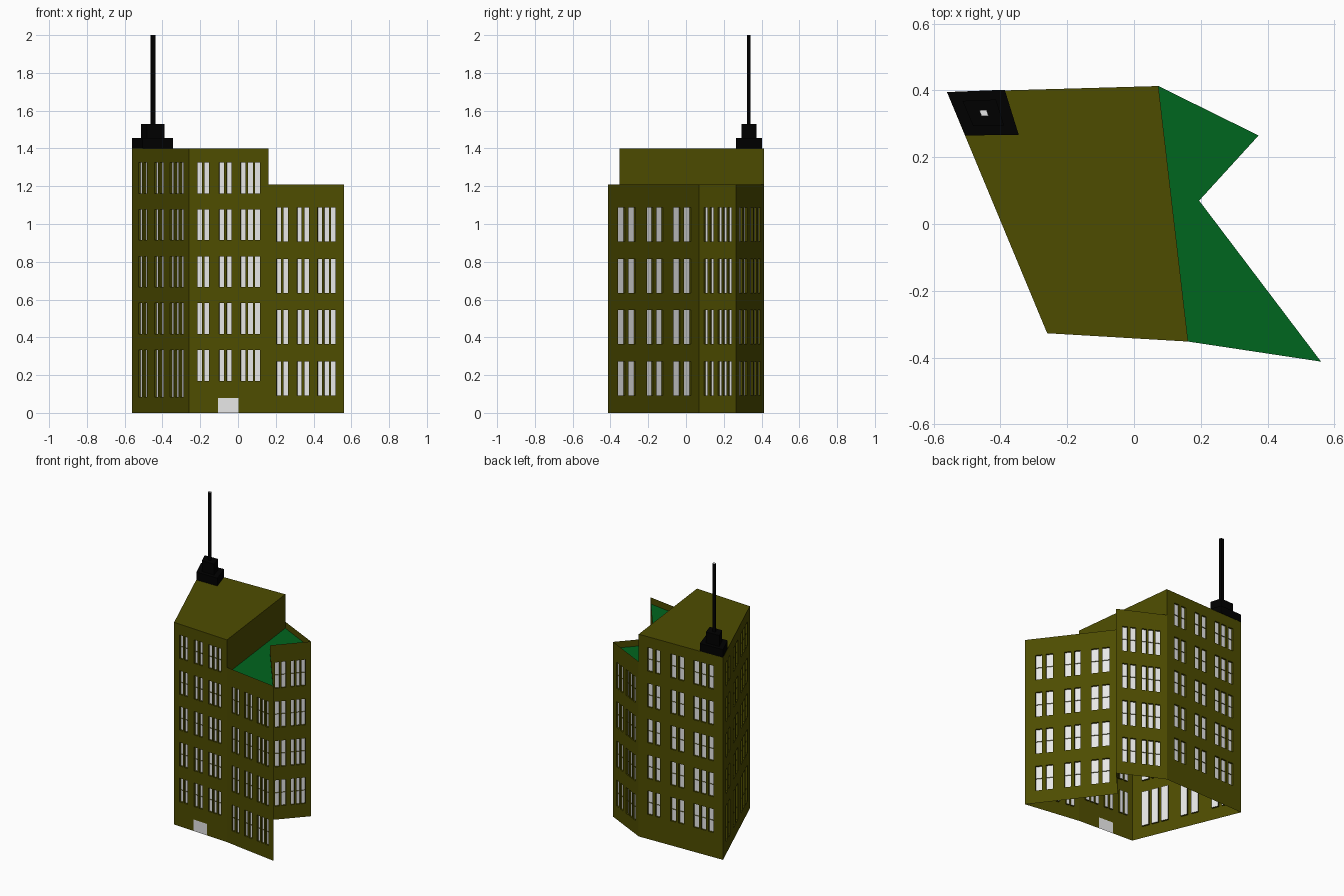
import bpy
import bmesh
from mathutils import Vector

cube = bpy.data.objects.get("Cube")
if cube:
    bpy.data.objects.remove(cube)


def material(name, rgb):
    m = bpy.data.materials.new(name)
    m.use_nodes = True
    m.diffuse_color = (*rgb, 1)
    bsdf = m.node_tree.nodes["Principled BSDF"]
    bsdf.inputs["Base Color"].default_value = (*rgb, 1)
    bsdf.inputs["Roughness"].default_value = 0.8
    return m


OLIVE = material("olive wall", (0.076, 0.073, 0.0))
PANE = material("pale grey pane", (0.8, 0.8, 0.8))
GREEN = material("green roof", (0.0, 0.133, 0.013))
BLACK = material("black metal", (0.0, 0.0, 0.0))


def finish(name, bm, mats):
    mesh = bpy.data.meshes.new(name)
    bm.to_mesh(mesh)
    bm.free()
    for m in mats:
        mesh.materials.append(m)
    ob = bpy.data.objects.new(name, mesh)
    bpy.context.collection.objects.link(ob)
    return ob


def quad(bm, pts, index=0):
    bm.faces.new([bm.verts.new(p) for p in pts]).material_index = index


# Plan corners, tower then wing
A, D, C = (-0.56, 0.395), (-0.26, -0.327), (0.162, -0.352)
E, F, G, B = (0.56, -0.412), (0.195, 0.07), (0.373, 0.265), (0.073, 0.413)
TOWER_TOP, WING_TOP, WING_ROOF = 1.4, 1.21, 1.165
RECESS = 0.012

# Window groups along a wall: start, end, number of panes
WIDE = [(0.105, 0.255, 2), (0.38, 0.535, 2), (0.65, 0.89, 3)]
SIDE = [(0.11, 0.265, 2), (0.39, 0.55, 2), (0.665, 0.905, 3)]
PAIRS = [(0.11, 0.3, 2), (0.425, 0.6, 2), (0.715, 0.91, 2)]
NARROW = [(0.13, 0.39, 2), (0.51, 0.87, 3)]
TOWER_ROWS = [(0.17 + 0.248 * i, 0.333 + 0.248 * i) for i in range(5)]
TALL_ROWS = [(0.083, 0.333)] + TOWER_ROWS[1:]
WING_ROWS = [(0.092 + 0.272 * i, 0.272 + 0.272 * i) for i in range(4)]


def split_panes(groups):
    panes = []
    for start, end, n in groups:
        gap = (end - start) * 0.22 / (n - 1)
        w = (end - start - gap * (n - 1)) / n
        panes += [(start + i * (w + gap), start + i * (w + gap) + w) for i in range(n)]
    return panes


def wall(name, p, q, top, groups, rows, door=None):
    """Wall from p to q, gridded so that panes sink into it."""
    bm = bmesh.new()
    p, q = Vector((*p, 0)), Vector((*q, 0))
    along = q - p
    inward = Vector((-along.y, along.x, 0)).normalized() * RECESS

    def at(u, z, depth=0):
        return p + along * u + Vector((0, 0, z)) + inward * depth

    panes = split_panes(groups)
    us = {0, 1} | {u for pair in panes for u in pair}
    zs = {0, top} | {z for row in rows for z in row}
    if door:
        us |= set(door[:2])
        zs.add(door[2])
    us, zs = sorted(us), sorted(zs)

    for u0, u1 in zip(us, us[1:]):
        for z0, z1 in zip(zs, zs[1:]):
            u, z = (u0 + u1) / 2, (z0 + z1) / 2
            cell = [(u0, z0), (u1, z0), (u1, z1), (u0, z1)]
            in_door = door and door[0] < u < door[1] and z < door[2]
            in_pane = (any(a < u < b for a, b in panes)
                       and any(a < z < b for a, b in rows))
            if in_pane:
                quad(bm, [at(*c, 1) for c in cell], 1)
                # Reveals belong only on the true border of a pane
                for i in range(4):
                    a, b = cell[i], cell[(i + 1) % 4]
                    if i % 2 and not any(abs(a[0] - e) < 1e-6 for pr in panes for e in pr):
                        continue
                    quad(bm, [at(*a), at(*b), at(*b, 1), at(*a, 1)])
                # Thin glazing bar
                mid = 0.17 if z1 - z0 > 0.2 else z
                quad(bm, [at(u0, mid, 0.45), at(u1, mid, 0.45), at(u1, mid, 1), at(u0, mid, 1)])
            else:
                quad(bm, [at(*c) for c in cell], 1 if in_door else 0)
    bmesh.ops.remove_doubles(bm, verts=bm.verts, dist=1e-5)
    return finish(name, bm, [OLIVE, PANE])


# Tower walls
wall("tower_side_wall", A, D, TOWER_TOP, SIDE, TALL_ROWS)
wall("tower_front_wall", D, C, TOWER_TOP, WIDE, TOWER_ROWS, (0.365, 0.625, 0.08))
wall("tower_back_wall", B, A, TOWER_TOP, WIDE, TOWER_ROWS)

# Wing walls
wall("wing_front_wall", C, E, WING_TOP, WIDE, WING_ROWS)
wall("wing_long_wall", E, F, WING_TOP, PAIRS, WING_ROWS)
wall("wing_notch_wall", F, G, WING_TOP, NARROW, WING_ROWS)
wall("wing_back_wall", G, B, WING_TOP, NARROW, WING_ROWS)


def flat(name, corners, z, mat):
    bm = bmesh.new()
    quad(bm, [(*c, z) for c in corners])
    return finish(name, bm, [mat])


# Roofs, and the tower wall that rises above the wing
flat("tower_roof", [A, D, C, B], TOWER_TOP, OLIVE)
flat("wing_roof", [C, E, F, G, B], WING_ROOF, GREEN)
bm = bmesh.new()
quad(bm, [(*C, WING_ROOF), (*B, WING_ROOF), (*B, TOWER_TOP), (*C, TOWER_TOP)])
finish("tower_upper_wall", bm, [OLIVE])

# Stepped mast following the skewed corner of the tower
FOOT = [Vector(c) for c in ((-0.56, 0.395), (-0.505, 0.265), (-0.345, 0.267), (-0.387, 0.402))]
CENTRE = sum(FOOT, Vector((0, 0))) / 4


def skewed_block(name, scale, z0, z1, cap=0):
    bm = bmesh.new()
    ring = [CENTRE + (c - CENTRE) * scale for c in FOOT]
    for a, b in zip(ring, ring[1:] + ring[:1]):
        quad(bm, [(*a, z0), (*b, z0), (*b, z1), (*a, z1)])
    quad(bm, [(*c, z1) for c in ring], cap)
    quad(bm, [(*c, z0) for c in reversed(ring)])
    bmesh.ops.remove_doubles(bm, verts=bm.verts, dist=1e-5)
    return finish(name, bm, [BLACK, PANE])


skewed_block("mast_base", 1, TOWER_TOP + 0.001, 1.455)
skewed_block("mast_step", 0.58, 1.455, 1.53)
skewed_block("mast_pole", 0.13, 1.53, 2, 1)
